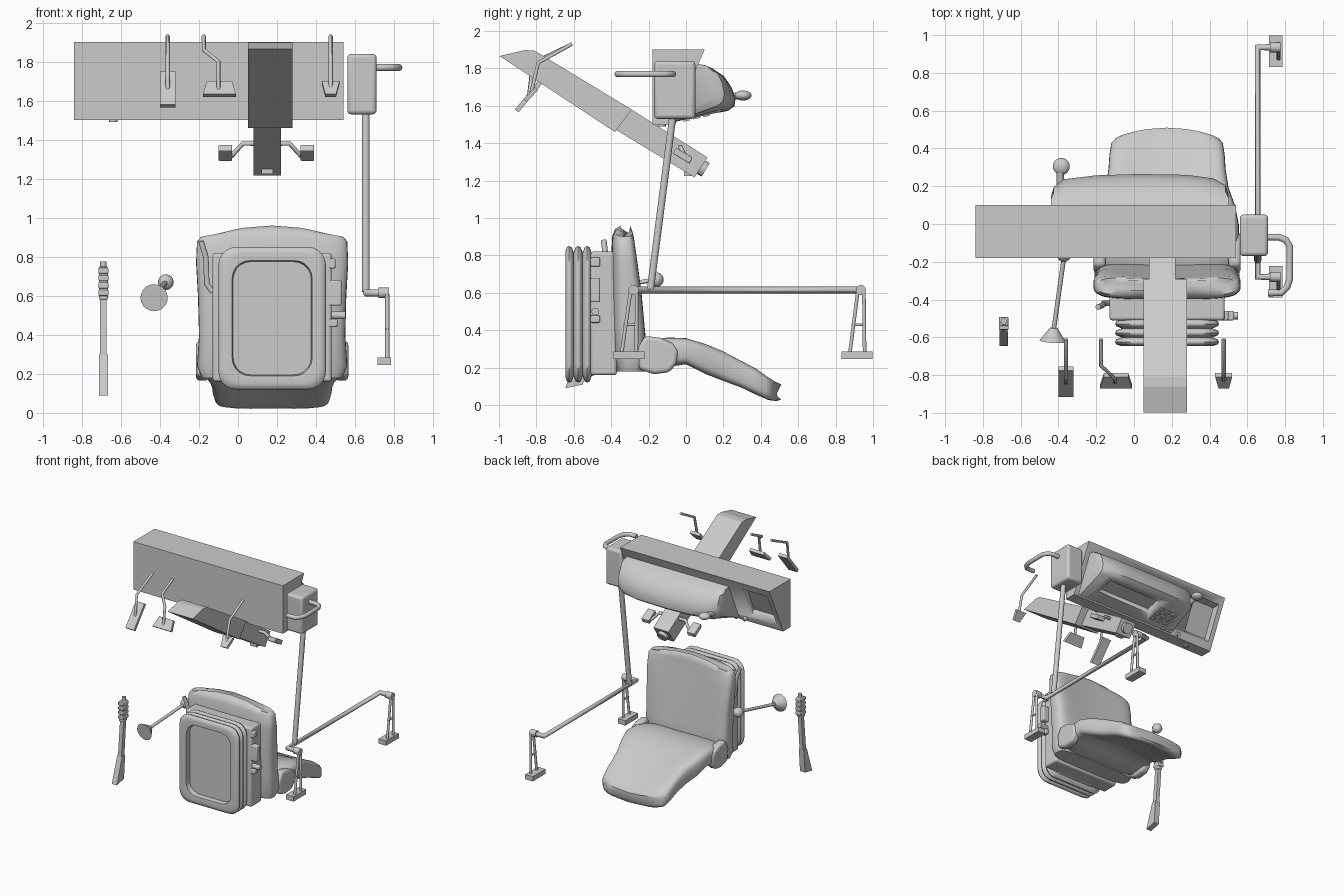
import bpy, bmesh, math
from mathutils import Vector

if "Cube" in bpy.data.objects:
    bpy.data.objects.remove(bpy.data.objects["Cube"])

CX = 0.175  # seat centre line


def finish(name, bm, bevel=0, seg=3, angle=35):
    bmesh.ops.recalc_face_normals(bm, faces=bm.faces)
    me = bpy.data.meshes.new(name)
    bm.to_mesh(me)
    bm.free()
    ob = bpy.data.objects.new(name, me)
    bpy.context.collection.objects.link(ob)
    if bevel:
        m = ob.modifiers.new("bevel", 'BEVEL')
        m.width, m.segments, m.limit_method = bevel, seg, 'ANGLE'
    bpy.ops.object.select_all(action='DESELECT')
    ob.select_set(True)
    bpy.context.view_layer.objects.active = ob
    bpy.ops.object.shade_smooth_by_angle(angle=math.radians(angle))
    return ob


def loft(name, rings, **kw):
    bm = bmesh.new()
    vs = [[bm.verts.new(p) for p in r] for r in rings]
    n = len(vs[0])
    for a, b in zip(vs, vs[1:]):
        for i in range(n):
            j = (i + 1) % n
            bm.faces.new((a[i], a[j], b[j], b[i]))
    bm.faces.new(vs[0])
    bm.faces.new(vs[-1])
    return finish(name, bm, **kw)


def prism(name, prof, x0, x1, **kw):
    return loft(name, [[(x, y, z) for y, z in prof] for x in (x0, x1)], **kw)


def box(name, lo, hi, **kw):
    (x0, y0, z0), (x1, y1, z1) = lo, hi
    return prism(name, [(y0, z0), (y1, z0), (y1, z1), (y0, z1)], x0, x1, **kw)


def cyl(name, p0, p1, r0, r1=None, n=20):
    p0, p1 = Vector(p0), Vector(p1)
    q = (p1 - p0).to_track_quat('Z', 'Y')
    ring = lambda p, r: [p + q @ Vector((r * math.cos(a), r * math.sin(a), 0))
                         for a in (2 * math.pi * i / n for i in range(n))]
    return loft(name, [ring(p0, r0), ring(p1, r0 if r1 is None else r1)])


def ball(name, c, r, sz=1):
    bm = bmesh.new()
    bmesh.ops.create_uvsphere(bm, u_segments=20, v_segments=12, radius=r)
    for v in bm.verts:
        v.co.z *= sz
        v.co += Vector(c)
    return finish(name, bm)


def tube(name, pts, r, res=3):
    cu = bpy.data.curves.new(name, 'CURVE')
    cu.dimensions, cu.bevel_depth, cu.bevel_resolution, cu.use_fill_caps = '3D', r, res, True
    s = cu.splines.new('POLY')
    s.points.add(len(pts) - 1)
    for p, c in zip(s.points, pts):
        p.co = (*c, 1)
    ob = bpy.data.objects.new(name, cu)
    bpy.context.collection.objects.link(ob)
    return ob


def cut(ob, cutter):
    cutter.hide_render = cutter.hide_viewport = True
    m = ob.modifiers.new("cut", 'BOOLEAN')
    m.operation, m.object, m.solver = 'DIFFERENCE', cutter, 'EXACT'


# Dashboard wedge with a storage tray in its sloping face
dash = prism("dashboard", [(-.18, 1.5), (-.18, 1.9), (.10, 1.9), (-.08, 1.5)], -.84, .54, angle=5)
face = lambda t, d: (-.08 + .18 * t + .91 * d, 1.5 + .4 * t - .41 * d)
cut(dash, prism("tray_cutter", [face(.1, .05), face(.9, .05), face(.78, -.06), face(.2, -.06)], -.8, -.56, angle=5))
for x in (-.5, -.42, -.34):
    cyl("dash_knob", (x, *face(.06, -.01)), (x, *face(.06, .02)), .018, .015)
cyl("dash_stud", (-.64, -.13, 1.51), (-.64, -.13, 1.49), .022)

# Instrument hood: profile swept across, shrinking to the ends
prof = [(-.08, 1.51), (.22, 1.575), (.255, 1.60), (.26, 1.64), (.24, 1.70), (.20, 1.76), (.14, 1.80), (.062, 1.825)]
rings = []
for x, s in [(-.44, .5), (-.425, .72), (-.37, .9), (-.2, .99), (.03, 1.02), (.28, 1), (.42, .92), (.485, .76), (.5, .55)]:
    ring = []
    for y, z in prof:
        h = (y + .08) * .91 - (z - 1.5) * .41
        h = max(h, 0) * (1 - s)
        ring.append((x, y - .91 * h, z + .41 * h))
    rings.append(ring)
hood = loft("instrument_hood", rings, angle=40)
under = lambda t, d: (-.08 + .33 * t + .2 * d, 1.51 + .075 * t - .97 * d)
cut(hood, prism("screen_cutter", [under(.28, .1), under(.82, .1), under(.74, -.035), under(.34, -.035)], -.12, .38))
for i in range(3):
    for j in range(3):
        x, t = -.19 - .065 * i, .2 + .16 * j
        prism("keypad_button", [under(t, -.02), under(t, .01), under(t + .1, .01), under(t + .1, -.02)], x - .02, x + .02)
tube("hood_knob_stem", [(-.39, .17, 1.63), (-.39, .28, 1.655)], .02)
ball("hood_knob", (-.385, .305, 1.655), .045, .6)

# Steering column: wide cover, narrow shaft housing, end cap
prism("column_cover", [(-.997, 1.866), (-.86, 1.898), (-.81, 1.895), (-.29, 1.58), (-.38, 1.46)], .05, .28, angle=15)
prism("column_shaft", [(-.38, 1.475), (-.3, 1.585), (.115, 1.324), (.045, 1.217)], .08, .22)
cyl("column_hub", (.15, .06, 1.285), (.15, .105, 1.257), .042)
box("column_switch", (.12, -.01, 1.225), (.18, .05, 1.32))
for s in (-1, 1):
    px = lambda d: .145 + s * d
    tube("column_lever", [(px(.06), -.03, 1.38), (px(.12), -.03, 1.38), (px(.18), .0, 1.315)], .013, 1)
    prism("column_lever_pad", [(-.07, 1.345), (-.055, 1.375), (.035, 1.325), (.02, 1.29)],
          *sorted((px(.175), px(.245))), bevel=.005)

# Floor pedals
tube("clutch_stem", [(-.36, -.61, 1.93), (-.36, -.82, 1.83), (-.36, -.84, 1.66)], .011, 1)
prism("clutch_pad", [(-.775, 1.75), (-.755, 1.735), (-.895, 1.565), (-.915, 1.58)], -.4, -.32)
tube("brake_stem", [(-.175, -.61, 1.93), (-.175, -.75, 1.86), (-.10, -.82, 1.80), (-.10, -.84, 1.65)], .011, 1)
tube("throttle_stem", [(.475, -.61, 1.93), (.475, -.79, 1.83), (.475, -.83, 1.66)], .011, 1)
for name, cx, w0, w1 in [("brake_pad", -.095, .085, .065), ("throttle_pad", .475, .028, .045)]:
    loft(name, [[(cx - w, y, z), (cx + w, y, z), (cx + w, y + .02, z - .015), (cx - w, y + .02, z - .015)]
                for w, y, z in ((w0, -.87, 1.635), (w1, -.81, 1.70))])

# Hand brake: blade, bar and ridged grip
prism("handbrake_blade", [(-.645, .09), (-.55, .11), (-.535, .3), (-.575, .3)], -.713, -.667)
prism("handbrake_bar", [(-.575, .29), (-.535, .29), (-.51, .6), (-.545, .6)], -.706, -.674)
prism("handbrake_grip", [(-.557, .58), (-.505, .58), (-.493, .75), (-.54, .75)], -.713, -.667, bevel=.008)
for i in range(4):
    z = .60 + .038 * i
    box("grip_ridge", (-.716, -.56, z), (-.664, -.492, z + .03), bevel=.006)
cyl("grip_button", (-.69, -.518, .74), (-.69, -.516, .775), .016)

# Gear lever with cone boot
cyl("gear_boot", (-.43, -.62, .59), (-.425, -.55, .60), .07, .02)
tube("gear_rod", [(-.425, -.56, .60), (-.37, -.17, .67)], .012)
ball("gear_knob", (-.37, -.16, .67), .04)


def rrect(y, hw, hh, r=.09, n=5, cz=.485):
    pts = []
    for k, (sx, sz) in enumerate([(1, 1), (-1, 1), (-1, -1), (1, -1)]):
        for i in range(n + 1):
            a = math.pi / 2 * (k + i / n)
            pts.append((CX + sx * (hw - r) + r * math.cos(a), y, cz + sz * (hh - r) + r * math.sin(a)))
    return pts


# Seat suspension: recessed base plate, bellows, frame
rows = [(-.60, -.075), (-.64, -.07), (-.645, -.03)]
for i in range(3):
    y = -.645 + .048 * i
    rows += [(y + .008, -.006), (y + .02, 0), (y + .034, -.006), (y + .044, -.035)]
loft("suspension_bellows", [rrect(y, .275 + d, .365 + d) for y, d in rows + [(-.49, -.04)]], angle=50)
box("seat_frame", (-.13, -.51, .16), (.48, -.37, .82), bevel=.015)
for z0, z1, x in [(.74, .79, .5), (.55, .68, .53), (.44, .48, .51)]:
    box("frame_control", (.46, -.51, z0), (x, -.46, z1), bevel=.008)
tube("seat_lever", [(-.13, -.42, .62), (-.16, -.42, .66), (-.165, -.43, .8), (-.19, -.44, .88)], .015)
cyl("seat_dial", (.48, -.485, .5), (.55, -.485, .5), .02)


def pad(name, secs, place, dish, back, arch, droop=0):
    rings, n, last = [], 40, len(secs) - 1
    for k, (s, lo, hi, hw) in enumerate(secs):
        ring, e = [], math.sin(math.pi * k / last)
        for i in range(n):
            a = 2 * math.pi * i / n
            c, d = math.cos(a), math.sin(a)
            u = math.copysign(abs(c) ** .45, c)
            v = math.copysign(abs(d) ** .6, d)
            t = (lo + hi) / 2 + (hi - lo) / 2 * v
            t -= dish * e * (1 - u * u) * max(v, 0)
            t += back * e * (1 - u * u) * max(-v, 0)
            t += droop * u * u * (k / last) ** 3
            ring.append(place(CX + hw * u, s - arch * u * u * (k / last) ** 3, t))
        rings.append(ring)
    return loft(name, rings, angle=60)


# Seat cushion and backrest
pad("seat_cushion", [(.18, -.37, -.22, .36), (.24, -.385, -.19, .385), (.4, -.395, -.20, .375), (.6, -.4, -.215, .38),
                     (.78, -.4, -.24, .39), (.9, -.395, -.26, .385), (.94, -.38, -.275, .365), (.96, -.35, -.30, .33)],
    lambda x, s, t: (x, t, s), .035, 0, .06)
pad("seat_backrest", [(-.27, .2, .32, .33), (-.2, .165, .36, .36), (-.1, .18, .385, .38), (0, .19, .385, .38),
                      (.1, .135, .36, .36), (.2, .095, .32, .325), (.3, .06, .265, .31), (.38, .025, .22, .305),
                      (.45, .0, .165, .295), (.485, .003, .135, .27), (.51, .03, .11, .24)],
    lambda x, s, t: (x, s, t), .06, .06, .04, .02)
for x0, x1 in ((-.215, -.15), (.5, .565)):
    prism("hinge_cover", [(-.25, .19), (-.17, .165), (-.09, .175), (-.05, .22), (-.04, .29), (-.07, .33), (-.14, .36),
                          (-.22, .37), (-.26, .3)], x0, x1, bevel=.02)

# Side console with grab handle and post
box("console_box", (.56, -.17, 1.53), (.71, .05, 1.84), bevel=.02)
tube("grab_handle", [(.69, -.07, 1.77), (.77, -.07, 1.77), (.805, -.085, 1.77), (.825, -.12, 1.77), (.825, -.29, 1.77),
                     (.81, -.335, 1.77), (.78, -.365, 1.77), (.71, -.365, 1.77)], .018)
tube("console_post", [(.655, -.07, 1.55), (.655, -.19, .62)], .02)

# Rail with a hanging foot pedal at each end
tube("side_rail", [(.74, -.28, .615), (.655, -.28, .615), (.655, .935, .615), (.74, .935, .615)], .019)
for y, c in ((-.28, -.305), (.935, .915)):
    cyl("rail_pivot", (.72, y, .615), (.775, y, .615), .027)
    for d in (-.04, .04):
        tube("hanger_leg", [(.765, y + d * .4, .61), (.765, c + d, .27)], .011, 1)
    tube("hanger_brace", [(.765, c - .03, .43), (.765, c + .045, .43)], .008, 1)
    box("hanger_foot", (.715, c - .083, .245), (.785, c + .083, .285))
